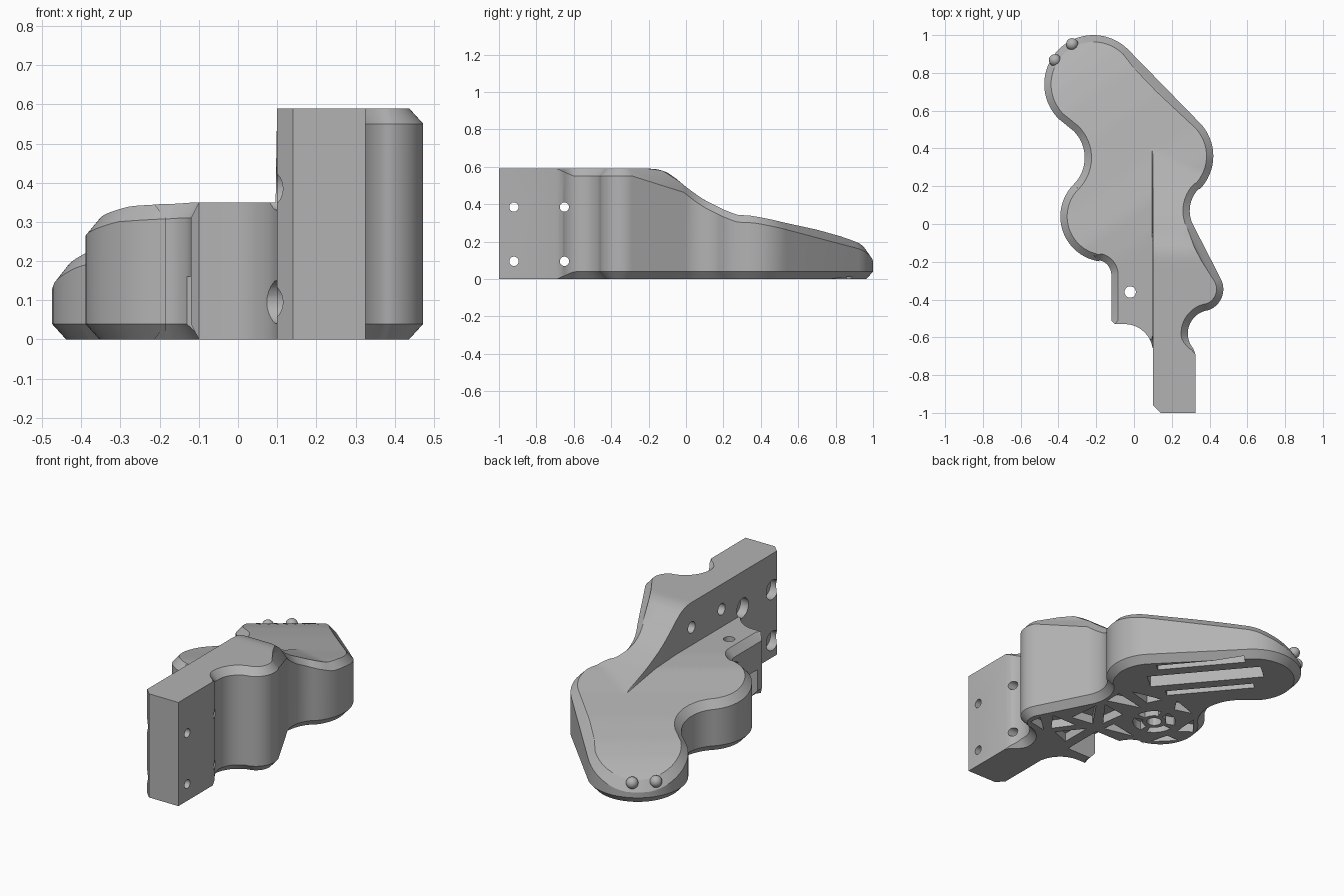
import bpy, bmesh
from math import cos, sin, radians, pi, hypot
from mathutils import Vector, Matrix
from mathutils.geometry import delaunay_2d_cdt

if "Cube" in bpy.data.objects:
    bpy.data.objects.remove(bpy.data.objects["Cube"])

grey = bpy.data.materials.new("plain grey")
grey.use_nodes = True
grey.diffuse_color = (0.45, 0.45, 0.45, 1)
grey.node_tree.nodes["Principled BSDF"].inputs["Base Color"].default_value = grey.diffuse_color

CHAMFER = 0.036
WALL = 0.1      # the tall half starts here
LOW = 0.096     # foot of the step wall


def make_object(name, bm):
    mesh = bpy.data.meshes.new(name)
    bm.to_mesh(mesh)
    bm.free()
    mesh.materials.append(grey)
    obj = bpy.data.objects.new(name, mesh)
    bpy.context.collection.objects.link(obj)
    return obj


def arc(cx, cy, r, a0, a1, n=16):
    angles = [radians(a0 + (a1 - a0) * i / n) for i in range(n + 1)]
    return [(cx + r * cos(a), cy + r * sin(a)) for a in angles]


def interp(table, t):
    if t <= table[0][0]:
        return table[0][1]
    for (a, za), (b, zb) in zip(table, table[1:]):
        if t <= b:
            return za + (zb - za) * (t - a) / (b - a)
    return table[-1][1]


# Height of the palm surface (falls diagonally) and of the tall ramp
PALM = [(-.12, .35), (.07, .34), (.3, .303), (.61, .265), (.85, .225), (1, .188), (1.1, .152), (1.2, .11)]
RAMP = [(-.18, .59), (-.14, .585), (-.1, .57), (-.05, .535), (0, .493), (.05, .455), (.1, .422),
        (.2, .372), (.3, .333), (.38, .305), (.6, .1)]


def height(x, y):
    z = interp(PALM, y - 0.7 * x)
    return max(z, interp(RAMP, y)) if x > WALL - 1e-4 else z


def chamfer(x, y):
    if -0.115 < x < 0.15 and y < -0.5:
        return 0
    return CHAMFER * min(1, max(0, (y + 0.69) / 0.09))


# Outline, clockwise from the toe
outline = (arc(-.215, .74, .26, 225, 45, 40) + arc(.17, .36, .25, 45, -45)
           + arc(.46, .07, .165, 135, 210) + arc(.355, -.345, .118, 30, -75)
           + arc(.41, -.58, .125, 105, 220) + [(.325, -.69), (.325, -1), (.14, -1), (.1, -.96), (.1, -.66)]
           + arc(-.05, -.68, .15, 14, 90) + [(-.1, -.53), (-.12, -.51)]
           + arc(-.2, -.27, .08, 0, 80) + arc(-.15, .04, .24, 262, 135, 24)
           + arc(-.461, .351, .2, -45, 45))

inner = []
for i, p in enumerate(outline):
    a, b = Vector(outline[i - 1]), Vector(outline[(i + 1) % len(outline)])
    d = (b - a).normalized()
    c = chamfer(*p)
    inner.append((p[0] + d.y * c, p[1] - d.x * c))


def inside(x, y, margin=0.012):
    hit = False
    for (ax, ay), (bx, by) in zip(inner, inner[1:] + inner[:1]):
        if hypot(ax - x, ay - y) < margin:
            return False
        if (ay > y) != (by > y) and x < ax + (bx - ax) * (y - ay) / (by - ay):
            hit = not hit
    return hit


# Triangulated top with the step line kept as edges
points = [Vector(p) for p in inner]
edges = [(i, (i + 1) % len(inner)) for i in range(len(inner))]
for x, y0 in ((LOW, -.63), (WALL, -.65)):
    first = len(points)
    points += [Vector((x, y0 + 0.02 * k)) for k in range(54)]
    edges += [(first + k, first + k + 1) for k in range(53)]
for i in range(-16, 10):
    for j in range(-38, 40):
        x, y = WALL + 0.02 + 0.04 * i, 0.025 * j
        if inside(x, y) and inside(x + 0.01, y) and inside(x - 0.01, y):
            points.append(Vector((x, y)))
flat, _, tris, *_ = delaunay_2d_cdt(points, edges, [], 1, 1e-6)

# Body: bottom bevel, side wall, top bevel, top and bottom skins
bm = bmesh.new()
rings = [[(x, y, 0) for x, y in inner],
         [(x, y, 1.1 * chamfer(x, y)) for x, y in outline],
         [(x, y, height(x, y) - 1.1 * chamfer(x, y)) for x, y in outline],
         [(x, y, height(x, y)) for x, y in inner]]
rings = [[bm.verts.new(p) for p in ring] for ring in rings]
for lower, upper in zip(rings, rings[1:]):
    for i in range(len(lower)):
        bm.faces.new((lower[i - 1], lower[i], upper[i], upper[i - 1]))
top = [bm.verts.new((p.x, p.y, height(p.x, p.y))) for p in flat]
base = [bm.verts.new((p.x, p.y, 0)) for p in flat]
for t in tris:
    bm.faces.new([top[i] for i in t])
    bm.faces.new([base[i] for i in reversed(t)])
bmesh.ops.remove_doubles(bm, verts=bm.verts, dist=2e-5)
bmesh.ops.recalc_face_normals(bm, faces=bm.faces)
body = make_object("hand_grip_body", bm)


def prism(bm, pts, depth):
    """Pocket cutter rising from below the base."""
    low = [bm.verts.new((x, y, -0.05)) for x, y in pts]
    high = [bm.verts.new((x, y, depth)) for x, y in pts]
    fs = [bm.faces.new(low), bm.faces.new(high)]
    for i in range(len(pts)):
        fs.append(bm.faces.new((low[i - 1], low[i], high[i], high[i - 1])))
    bmesh.ops.recalc_face_normals(bm, faces=fs)


def bar(bm, off, length, width, depth):
    """Rectangular pocket lying along the toe."""
    u, v = Vector((cos(radians(130)), sin(radians(130)))), Vector((sin(radians(130)), -cos(radians(130))))
    c = Vector((0, 0.6)) + v * off
    prism(bm, [c + u * s * length / 2 + v * t * width / 2 for s, t in ((-1, -1), (1, -1), (1, 1), (-1, 1))], depth)


def drill(bm, x0, x1, y, z, r):
    m = Matrix.Translation(((x0 + x1) / 2, y, z)) @ Matrix.Rotation(pi / 2, 4, 'Y')
    bmesh.ops.create_cone(bm, cap_ends=True, segments=24, radius1=r, radius2=r, depth=x1 - x0, matrix=m)


def cut(bm):
    tool = make_object("cutter", bm)
    tool.hide_render = True
    mod = body.modifiers.new("cut", 'BOOLEAN')
    mod.operation, mod.solver, mod.object = 'DIFFERENCE', 'EXACT', tool
    bpy.context.view_layer.objects.active = body
    bpy.ops.object.modifier_apply(modifier=mod.name)
    bpy.data.objects.remove(tool)


# Underside pockets: long slot, side channels, hub ring, lattice
bm = bmesh.new()
bar(bm, 0, .62, .11, .1)
for side in (-.14, .14):
    bar(bm, side, .48, .045, .05)
for k in range(4):
    prism(bm, arc(-.1, .05, .115, 90 * k, 90 * k + 70, 6) + arc(-.1, .05, .065, 90 * k + 70, 90 * k, 6), .05)
prism(bm, arc(-.1, .05, .04, 0, 330, 11), .05)
lattice = [((.08, 0), (.22, .02), (.1, -.14)), ((.14, -.18), (.25, -.02), (.27, -.2)),
           ((.2, -.25), (.36, -.25), (.28, -.36)), ((.13, -.24), (.13, -.42), (.24, -.38)),
           ((.3, -.4), (.4, -.31), (.41, -.38)), ((.05, .12), (.24, .16), (.24, .06)),
           ((.06, .18), (.2, .22), (.02, .26)), ((-.2, .25), (-.05, .3), (-.1, .22)),
           ((-.33, .1), (-.25, .2), (-.26, .05)), ((-.33, -.02), (-.25, -.02), (-.22, -.13)),
           ((-.12, -.14), (.05, -.11), (.06, -.18))]
for tri in lattice:
    prism(bm, tri, .05)
# Notch under the small block, and two blind holes in the step wall
prism(bm, [(-.2, -.47), (.07, -.47), (.07, -.23), (-.2, -.23)], .16)
for y in (-.46, -.19):
    drill(bm, .05, .2, y, .45, .032)
cut(bm)

# Counterbores and the upright hole
bm = bmesh.new()
for y in (-.92, -.65):
    for z in (.095, .385):
        drill(bm, -.15 if y > -.8 else .05, .15, y, z, .055)
bmesh.ops.create_cone(bm, cap_ends=True, segments=24, radius1=.03, radius2=.03, depth=1,
                      matrix=Matrix.Translation((-.02, -.36, .3)))
cut(bm)

# Bolt holes through the plate
bm = bmesh.new()
for y in (-.92, -.65):
    for z in (.095, .385):
        drill(bm, .12, .5, y, z, .025)
cut(bm)

# Two small bumps on the toe edge
bm = bmesh.new()
for a in (148, 118):
    x, y = arc(-.215, .74, .24, a, a, 1)[0]
    bmesh.ops.create_uvsphere(bm, u_segments=20, v_segments=12, radius=.032, matrix=Matrix.Translation((x, y, .115)))
bumps = make_object("toe_bumps", bm)

for obj in (body, bumps):
    bpy.ops.object.select_all(action='DESELECT')
    obj.select_set(True)
    bpy.context.view_layer.objects.active = obj
    bpy.ops.object.shade_smooth_by_angle(angle=radians(28))
